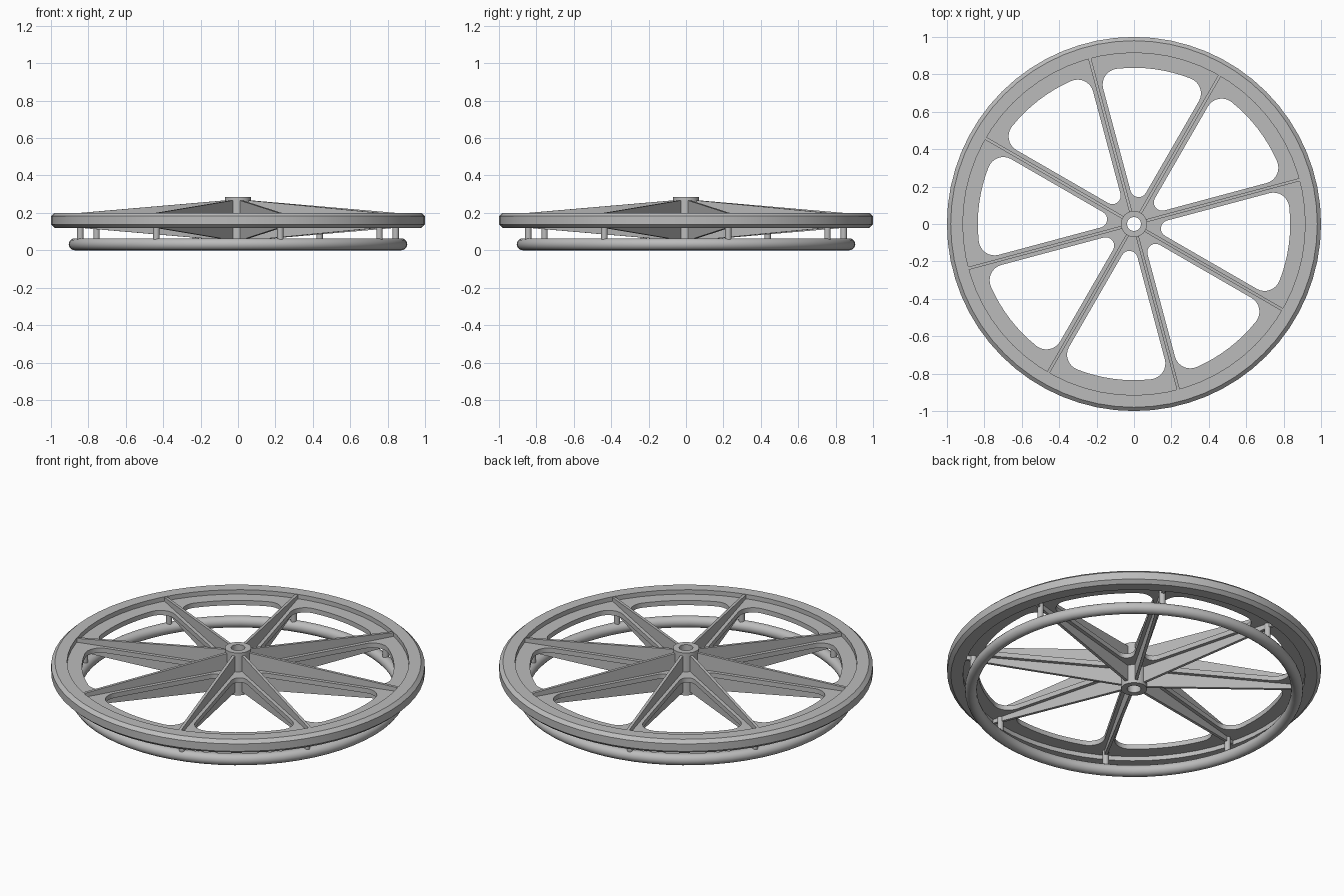
import bpy, bmesh
from math import sin, cos, asin, pi, radians
from mathutils import Matrix

if "Cube" in bpy.data.objects:
    bpy.data.objects.remove(bpy.data.objects["Cube"], do_unlink=True)

MID = 0.16            # height of the wheel's middle plane
SPOKES = 8
STEP = 2 * pi / SPOKES
START = radians(15)

grey = bpy.data.materials.new("grey metal")
grey.use_nodes = True
colour = (0.5, 0.5, 0.5, 1)
grey.diffuse_color = colour
grey.node_tree.nodes["Principled BSDF"].inputs["Base Color"].default_value = colour


def add_object(name, mesh, smooth=True):
    obj = bpy.data.objects.new(name, mesh)
    bpy.context.collection.objects.link(obj)
    mesh.materials.clear()
    mesh.materials.append(grey)
    bpy.ops.object.select_all(action="DESELECT")
    obj.select_set(True)
    bpy.context.view_layer.objects.active = obj
    if smooth:
        bpy.ops.object.shade_smooth_by_angle(angle=radians(30))
    return obj


def from_bmesh(name, bm, smooth=True):
    bmesh.ops.recalc_face_normals(bm, faces=bm.faces)
    mesh = bpy.data.meshes.new(name)
    bm.to_mesh(mesh)
    bm.free()
    return add_object(name, mesh, smooth)


def lathe(name, profile, segments=64):
    """Revolve a closed (radius, height) outline about z."""
    bm = bmesh.new()
    rings = [[bm.verts.new((r * cos(2 * pi * i / segments), r * sin(2 * pi * i / segments), z))
              for r, z in profile] for i in range(segments)]
    n = len(profile)
    for i in range(segments):
        a, b = rings[i], rings[(i + 1) % segments]
        for j in range(n):
            k = (j + 1) % n
            bm.faces.new((a[j], b[j], b[k], a[k]))
    return from_bmesh(name, bm)


def arc(cx, cy, r, a0, a1, n):
    return [(cx + r * cos(a0 + (a1 - a0) * i / n), cy + r * sin(a0 + (a1 - a0) * i / n))
            for i in range(n + 1)]


# Chamfered outer rim
half = 0.04
upper = [(0.915, half), (0.98, half), (1.0, half - 0.018)]
lathe("rim", [(r, MID + z) for r, z in upper] + [(r, MID - z) for r, z in reversed(upper)])

# Round hand ring underneath
lathe("hand_ring", arc(0.873, 0.032, 0.032, 0, 2 * pi * 15 / 16, 15))

# Hub with open bore
hub_half = 0.125
lathe("hub", [(0.037, MID - hub_half), (0.07, MID - hub_half),
              (0.07, MID + hub_half), (0.037, MID + hub_half)], 32)

# Thin web plate with rounded openings between the spokes
WIDTH, OUTER, FILLET, TIP = 0.028, 0.835, 0.085, 0.19
gap = STEP / 2
corner = gap - asin((WIDTH + FILLET) / (OUTER - FILLET))
side = gap + pi / 2
cx, cy = (OUTER - FILLET) * cos(corner), (OUTER - FILLET) * sin(corner)
opening = (arc(cx, cy, FILLET, corner, side, 8)
           + arc(TIP, 0, TIP * sin(gap) - WIDTH, side, 2 * pi - side, 8)
           + arc(cx, -cy, FILLET, -side, -corner, 8)
           + arc(0, 0, OUTER, -corner, corner, 8)[1:-1])

curve = bpy.data.curves.new("web_outline", "CURVE")
curve.dimensions = "2D"
curve.fill_mode = "BOTH"
curve.extrude = 0.014


def add_loop(points, turn=0):
    spline = curve.splines.new("POLY")
    spline.points.add(len(points) - 1)
    spline.use_cyclic_u = True
    for p, (x, y) in zip(spline.points, points):
        p.co = (x * cos(turn) - y * sin(turn), x * sin(turn) + y * cos(turn), 0, 1)


add_loop(arc(0, 0, 0.93, 0, 2 * pi * 63 / 64, 63))
add_loop(arc(0, 0, 0.05, 0, 2 * pi * 31 / 32, 31))
for i in range(SPOKES):
    add_loop(opening, START + gap + i * STEP)
outline = bpy.data.objects.new("web_outline", curve)
bpy.context.collection.objects.link(outline)
bpy.context.view_layer.update()
web_mesh = bpy.data.meshes.new_from_object(
    outline.evaluated_get(bpy.context.evaluated_depsgraph_get()))
bpy.data.objects.remove(outline, do_unlink=True)
bm = bmesh.new()
bm.from_mesh(web_mesh)
bmesh.ops.remove_doubles(bm, verts=bm.verts, dist=0.0001)
bmesh.ops.translate(bm, verts=bm.verts, vec=(0, 0, MID))
from_bmesh("web_plate", bm)

# Tapered upright spoke fins, and the posts carrying the hand ring
for i in range(SPOKES):
    turn = Matrix.Rotation(START + i * STEP, 4, "Z")

    bm = bmesh.new()
    outline_pts = [(0.055, -0.108), (0.92, -0.036), (0.92, 0.036), (0.055, 0.108)]
    face = bm.faces.new([bm.verts.new((r, -0.008, MID + z)) for r, z in outline_pts])
    grown = bmesh.ops.extrude_face_region(bm, geom=[face])["geom"]
    bmesh.ops.translate(bm, vec=(0, 0.016, 0),
                        verts=[v for v in grown if isinstance(v, bmesh.types.BMVert)])
    bm.transform(turn)
    from_bmesh(f"spoke_fin_{i + 1}", bm, smooth=False)

    bm = bmesh.new()
    bmesh.ops.create_cone(bm, cap_ends=True, segments=16, radius1=0.017, radius2=0.017,
                          depth=0.11, matrix=Matrix.Translation((0.873, 0, 0.095)))
    bm.transform(turn)
    from_bmesh(f"ring_post_{i + 1}", bm)
